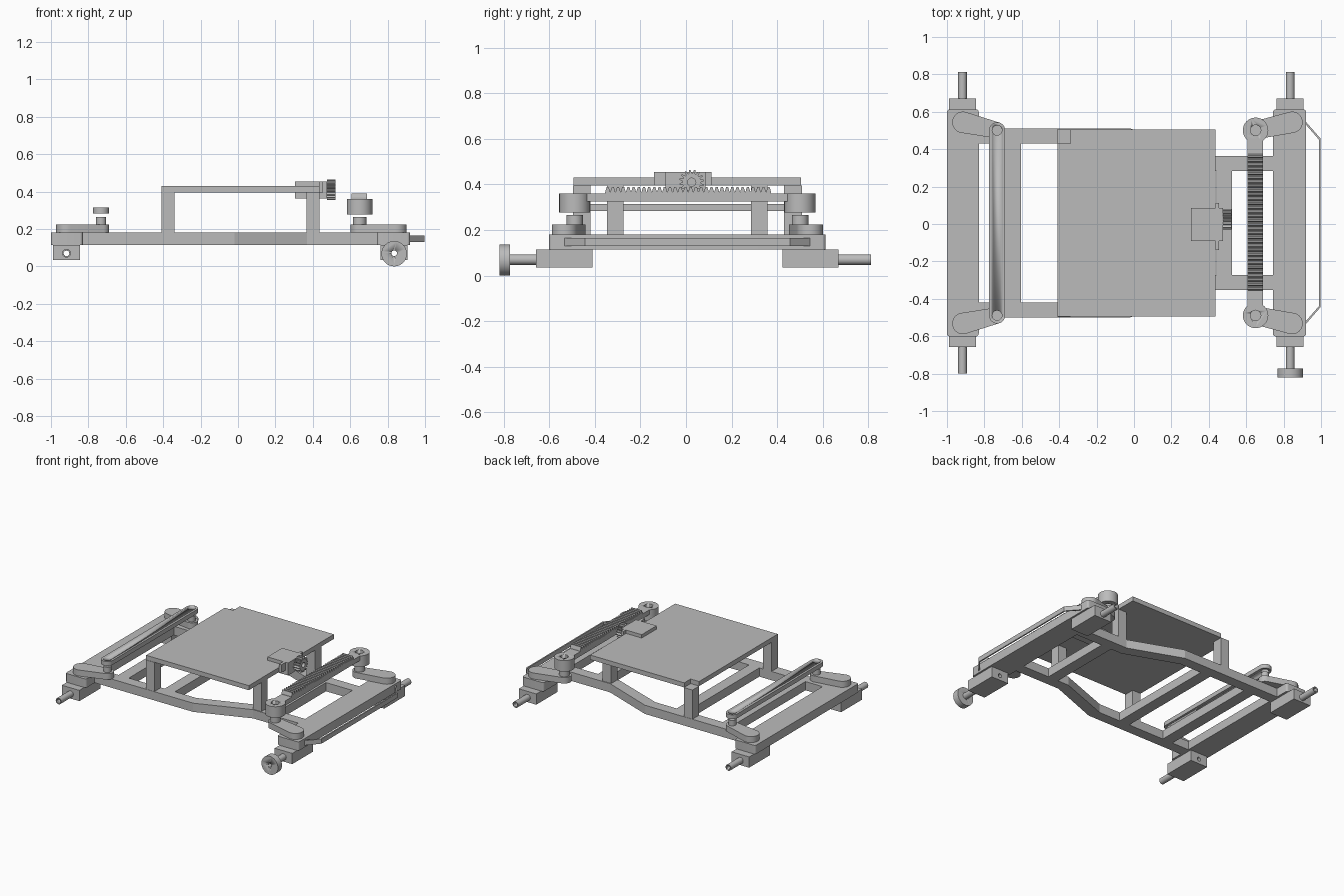
import bpy, bmesh, math
from mathutils import Vector

if "Cube" in bpy.data.objects:
    bpy.data.objects.remove(bpy.data.objects["Cube"], do_unlink=True)

CY = 0.006  # centre line of the chassis along y
grey = bpy.data.materials.new("plain grey")
grey.use_nodes = True
grey.diffuse_color = (0.5, 0.5, 0.5, 1)
grey.node_tree.nodes["Principled BSDF"].inputs["Base Color"].default_value = (0.5, 0.5, 0.5, 1)


def finish(name, bm, smooth=False):
    bmesh.ops.recalc_face_normals(bm, faces=bm.faces)
    mesh = bpy.data.meshes.new(name)
    bm.to_mesh(mesh)
    bm.free()
    mesh.materials.append(grey)
    ob = bpy.data.objects.new(name, mesh)
    bpy.context.collection.objects.link(ob)
    if smooth:
        bpy.ops.object.select_all(action="DESELECT")
        ob.select_set(True)
        bpy.context.view_layer.objects.active = ob
        bpy.ops.object.shade_smooth_by_angle(angle=math.radians(35))
    return ob


def prism(name, points, lo, hi, axis="z", smooth=False):
    """Extrude a flat outline between lo and hi along one axis."""
    place = {"z": lambda a, b, h: (a, b, h),
             "x": lambda a, b, h: (h, a, b),
             "y": lambda a, b, h: (a, h, b)}[axis]
    bm = bmesh.new()
    low = [bm.verts.new(place(a, b, lo)) for a, b in points]
    high = [bm.verts.new(place(a, b, hi)) for a, b in points]
    bm.faces.new(low)
    bm.faces.new(high)
    n = len(points)
    for i in range(n):
        j = (i + 1) % n
        bm.faces.new((low[i], low[j], high[j], high[i]))
    return finish(name, bm, smooth)


def box(name, x, y, z):
    return prism(name, [(x[0], y[0]), (x[1], y[0]), (x[1], y[1]), (x[0], y[1])], *z)


def arc(cx, cy, r, start, end, n):
    return [(cx + r * math.cos(start + (end - start) * i / n),
             cy + r * math.sin(start + (end - start) * i / n)) for i in range(n + 1)]


def disc(name, c, r, lo, hi, axis="z"):
    return prism(name, arc(*c, r, 0, math.tau, 32)[:-1], lo, hi, axis, True)


def rounded(name, x, y, z, r):
    corners = [(x[1] - r, y[1] - r), (x[0] + r, y[1] - r), (x[0] + r, y[0] + r), (x[1] - r, y[0] + r)]
    pts = []
    for i, c in enumerate(corners):
        pts += arc(*c, r, i * math.pi / 2, (i + 1) * math.pi / 2, 5)
    return prism(name, pts, *z, smooth=True)


def link(name, a, b, ra, rb, lo, hi):
    """Flat arm with a round end at each pivot."""
    d = Vector(b) - Vector(a)
    t = math.atan2(d.y, d.x)
    w = math.acos((ra - rb) / d.length)
    pts = arc(*a, ra, t + w, t + math.tau - w, 16) + arc(*b, rb, t - w, t + w, 16)
    return prism(name, pts, lo, hi, smooth=True)


def bore(ob, c, r, lo, hi, axis):
    hole = disc(ob.name + "_cutter", c, r, lo, hi, axis)
    hole.hide_render = True
    hole.hide_set(True)
    mod = ob.modifiers.new("bore", "BOOLEAN")
    mod.object = hole
    mod.solver = "EXACT"
    bpy.context.view_layer.update()
    graph = bpy.context.evaluated_depsgraph_get()
    ob.data = bpy.data.meshes.new_from_object(ob.evaluated_get(graph))
    ob.modifiers.clear()
    bpy.data.objects.remove(hole, do_unlink=True)


FRAME = (0.115, 0.18)

# Chassis end beams and cross beams
for name, x in (("rear_end_beam", (-1, -0.83)), ("front_end_beam", (0.743, 0.92))):
    rounded(name, x, (CY - 0.607, CY + 0.607), FRAME, 0.015)
for name, x, half in (("rear_cross_beam", (-0.69, -0.605), 0.44),
                      ("middle_cross_beam", (-0.31, -0.225), 0.44),
                      ("front_cross_beam", (0.44, 0.525), 0.29)):
    box(name, x, (CY - half, CY + half), FRAME)

# Side rails, deck posts and steering arms
for s, side in ((1, "left"), (-1, "right")):
    rail = [(-0.84, 0.425), (-0.05, 0.425), (0.35, 0.278), (0.75, 0.278),
            (0.75, 0.358), (0.37, 0.358), (-0.02, 0.505), (-0.84, 0.505)]
    prism(side + "_side_rail", [(x, CY + s * y) for x, y in rail], *FRAME)
    for name, x, y in (("rear_post", (-0.41, -0.34), (0.425, 0.503)),
                       ("front_post", (0.365, 0.435), (0.28, 0.352))):
        box(f"{side}_{name}", x, sorted(CY + s * v for v in y), (0.18, 0.396))
    for end, x0, x1, rb, pin in (("rear", -0.915, -0.732, 0.043, 0.027),
                                 ("front", 0.845, 0.65, 0.048, 0.036)):
        y = CY + s * 0.495
        link(f"{side}_{end}_steering_arm", (x0, CY + s * 0.538), (x1, y), 0.057, rb, 0.18, 0.225)
        disc(f"{side}_{end}_pivot_pin", (x1, y), pin, 0.225, 0.265)

# Wheel carriers with hollow axles
for end, x in (("rear", -0.917), ("front", 0.835)):
    for s, side in ((1, "left"), (-1, "right")):
        block = box(f"{side}_{end}_axle_block", (x - 0.072, x + 0.072),
                    sorted((CY + s * 0.417, CY + s * 0.664)), (0.035, 0.115))
        axle = disc(f"{side}_{end}_axle", (x, 0.07), 0.023,
                    *sorted((CY + s * 0.66, CY + s * 0.806)), "y")
        for ob in (block, axle):
            bore(ob, (x, 0.07), 0.015, -1, 1, "y")
hub = disc("wheel_hub", (0.835, 0.068), 0.068, -0.82, -0.772, "y")
bore(hub, (0.835, 0.07), 0.015, -1, 1, "y")

# Rear tie rod
tie = link("tie_rod", (-0.732, CY - 0.495), (-0.732, CY + 0.495), 0.043, 0.043, 0.283, 0.315)
for s in (1, -1):
    bore(tie, (-0.732, CY + s * 0.495), 0.026, 0.2, 0.4, "z")

# Front steering rack with ring ends
box("rack_bar", (0.607, 0.69), (CY - 0.45, CY + 0.45), (0.325, 0.36))
teeth, y0, y1 = 32, -0.355, 0.375
step = (y1 - y0) / teeth
outline = [(y1, 0.355), (y0, 0.355)]
for i in range(teeth):
    y = y0 + i * step
    outline += [(y, 0.367), (y + step * 0.3, 0.39), (y + step * 0.65, 0.39), (y + step * 0.95, 0.367)]
prism("rack_teeth", outline, 0.607, 0.69, "x")
for s, side in ((1, "left"), (-1, "right")):
    c = (0.65, CY + s * 0.495)
    ring = disc(side + "_rack_end", c, 0.068, 0.278, 0.36)
    bore(ring, c, 0.028, 0.2, 0.5, "z")

# Deck with a notch at the rear left corner
deck = [(-0.41, CY - 0.5), (0.435, CY - 0.5), (0.435, CY + 0.5),
        (-0.34, CY + 0.5), (-0.34, CY + 0.425), (-0.41, CY + 0.425)]
prism("deck", deck, 0.396, 0.43)

# Steering motor with mounting ears and pinion
box("motor_body", (0.305, 0.475), (-0.09, 0.085), (0.362, 0.455))
box("motor_ears", (0.435, 0.455), (-0.14, 0.112), (0.396, 0.455))
gear = []
for i in range(16):
    for k, r in ((0, 0.04), (0.25, 0.055), (0.5, 0.055), (0.75, 0.04)):
        a = math.tau * (i + k) / 16
        gear.append((0.025 + r * math.cos(a), 0.41 + r * math.sin(a)))
pinion = prism("pinion", gear, 0.475, 0.522, "x")
bore(pinion, (0.025, 0.41), 0.018, 0.49, 0.6, "x")

# Front bumper strip
outer = [(0.915, 0.545), (0.998, 0.45), (0.998, -0.45), (0.915, -0.545)]
inner = [(0.915, -0.53), (0.988, -0.446), (0.988, 0.446), (0.915, 0.53)]
prism("front_bumper", [(x, CY + y) for x, y in outer + inner], 0.13, 0.165)
